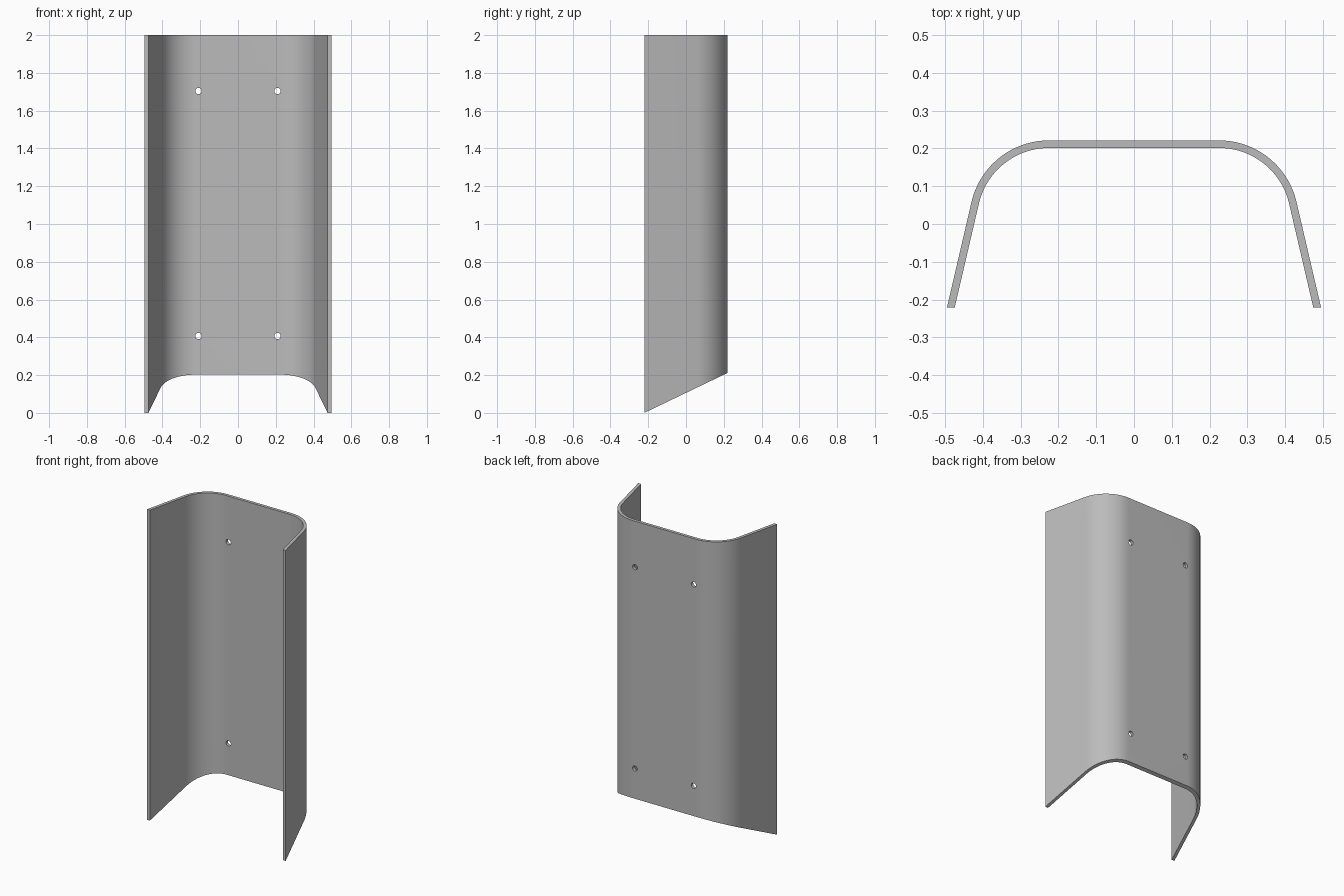
import bpy
import bmesh
from math import sin, cos, pi, radians

if "Cube" in bpy.data.objects:
    bpy.data.objects.remove(bpy.data.objects["Cube"], do_unlink=True)

HEIGHT = 2.0
FRONT_Y, BACK_Y = -0.221, 0.221
THICKNESS = 0.02
BEND_X, BEND_RADIUS = 0.225, 0.21     # centre and outer radius of the rounded corners
FLARE = radians(13.1)                 # outward lean of the side flanges
BEND_STEPS = 24
FOOT_SLOPE = 0.48                     # slanted cut along the lower edge

grey = bpy.data.materials.new("plain grey")
grey.use_nodes = True
grey.diffuse_color = (0.5, 0.5, 0.5, 1)
grey.node_tree.nodes["Principled BSDF"].inputs["Base Color"].default_value = (0.5, 0.5, 0.5, 1)


def half_profile(radius):
    """Left half of the section: back bend, then the flange down to the front."""
    centre_y = BACK_Y - BEND_RADIUS
    points = []
    for i in range(BEND_STEPS + 1):
        a = pi / 2 + (FLARE - pi / 2) * i / BEND_STEPS
        points.append((BEND_X + radius * cos(a), centre_y + radius * sin(a)))
    x, y = points[-1]
    points.append((x + (y - FRONT_Y) * sin(FLARE) / cos(FLARE), FRONT_Y))
    return points


def full_profile(radius):
    left = half_profile(radius)
    return [(-x, y) for x, y in reversed(left)] + left


# Bent sheet: four rails per section, joined by quads
bm = bmesh.new()
sections = []
for outer, inner in zip(full_profile(BEND_RADIUS), full_profile(BEND_RADIUS - THICKNESS)):
    ring = []
    for (x, y), top in ((outer, False), (outer, True), (inner, True), (inner, False)):
        z = HEIGHT if top else FOOT_SLOPE * (y - FRONT_Y)
        ring.append(bm.verts.new((x, y, z)))
    sections.append(ring)
for a, b in zip(sections, sections[1:]):
    for i in range(4):
        j = (i + 1) % 4
        bm.faces.new((a[i], a[j], b[j], b[i]))
bm.faces.new(sections[0])
bm.faces.new(sections[-1])
bmesh.ops.recalc_face_normals(bm, faces=bm.faces[:])
mesh = bpy.data.meshes.new("bent_panel")
bm.to_mesh(mesh)
bm.free()
panel = bpy.data.objects.new("bent_panel", mesh)
bpy.context.collection.objects.link(panel)
mesh.materials.append(grey)

# Four screw holes through the back wall
cutters = []
for x in (-0.209, 0.209):
    for z in (0.407, 1.704):
        bpy.ops.mesh.primitive_cylinder_add(vertices=24, radius=0.017, depth=0.2,
                                            location=(x, BACK_Y, z), rotation=(pi / 2, 0, 0))
        cutter = bpy.context.object
        cutter.name = "screw_hole_cutter"
        cutter.hide_render = True
        cutter.data.materials.append(grey)
        cutters.append(cutter)

bpy.ops.object.select_all(action='DESELECT')
panel.select_set(True)
bpy.context.view_layer.objects.active = panel
for cutter in cutters:
    hole = panel.modifiers.new("screw_hole", 'BOOLEAN')
    hole.operation = 'DIFFERENCE'
    hole.solver = 'EXACT'
    hole.object = cutter
    bpy.ops.object.modifier_apply(modifier=hole.name)
for cutter in cutters:
    bpy.data.objects.remove(cutter, do_unlink=True)

# Smooth bends, crisp sheet edges
bpy.ops.object.shade_smooth_by_angle(angle=radians(30))
